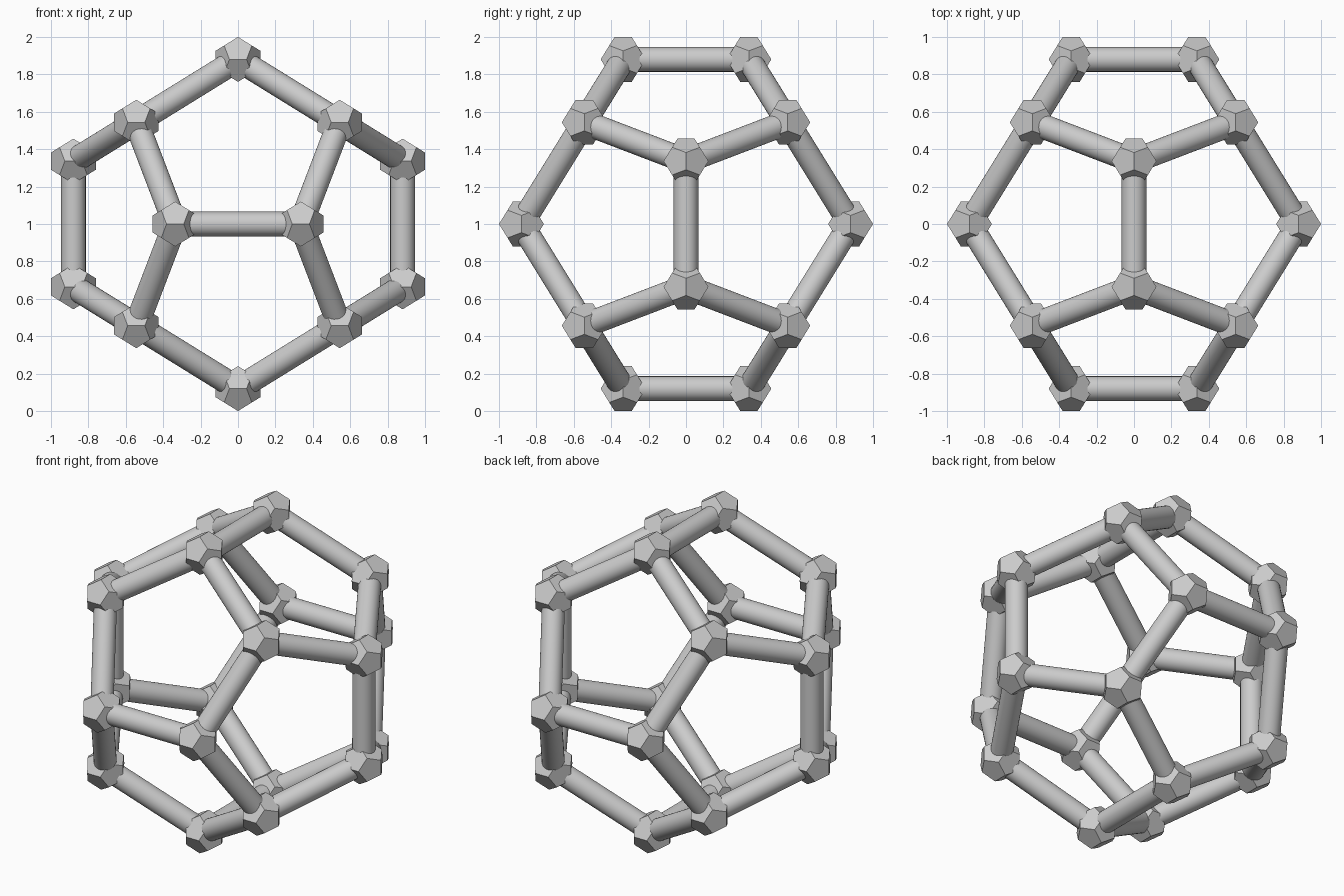
import bpy
import bmesh
from math import sqrt
from mathutils import Vector

if "Cube" in bpy.data.objects:
    bpy.data.objects.remove(bpy.data.objects["Cube"])

PHI = (1 + sqrt(5)) / 2
BIG = 0.88 / PHI        # half cube side of the frame dodecahedron
SMALL = 0.12 / PHI      # half cube side of each corner node
ROD_RADIUS = 0.066
CENTRE = Vector((0, 0, 1))

grey = bpy.data.materials.new("light grey")
grey.diffuse_color = (0.6, 0.6, 0.6, 1)
grey.use_nodes = True
grey.node_tree.nodes["Principled BSDF"].inputs["Base Color"].default_value = grey.diffuse_color


def dodecahedron_points(s):
    """Cube corners plus three rectangles of golden proportions."""
    signs = (-1, 1)
    pts = [Vector((x, y, z)) * s for x in signs for y in signs for z in signs]
    for p in signs:
        for q in signs:
            u, v = p * s / PHI, q * s * PHI
            pts += [Vector((0, u, v)), Vector((u, v, 0)), Vector((v, 0, u))]
    return pts


# Shared node mesh: a small flat-faced dodecahedron
bm = bmesh.new()
for p in dodecahedron_points(SMALL):
    bm.verts.new(p)
bmesh.ops.convex_hull(bm, input=bm.verts)
bmesh.ops.dissolve_limit(bm, angle_limit=0.05, verts=bm.verts, edges=bm.edges)
bmesh.ops.recalc_face_normals(bm, faces=bm.faces)
node_mesh = bpy.data.meshes.new("corner_node")
bm.to_mesh(node_mesh)
bm.free()
node_mesh.materials.append(grey)

# Corner nodes, all in the frame's own orientation
corners = dodecahedron_points(BIG)
for p in corners:
    node = bpy.data.objects.new("corner_node", node_mesh)
    node.location = p + CENTRE
    bpy.context.collection.objects.link(node)

# Round rods along the thirty edges
edge_length = 2 * BIG / PHI
for i, a in enumerate(corners):
    for b in corners[i + 1:]:
        d = b - a
        if d.length < edge_length * 1.01:
            bpy.ops.mesh.primitive_cylinder_add(
                vertices=32, radius=ROD_RADIUS, depth=d.length,
                location=(a + b) / 2 + CENTRE,
                rotation=d.to_track_quat('Z', 'Y').to_euler())
            rod = bpy.context.object
            rod.name = "edge_rod"
            rod.data.materials.append(grey)
            bpy.ops.object.shade_smooth_by_angle()
